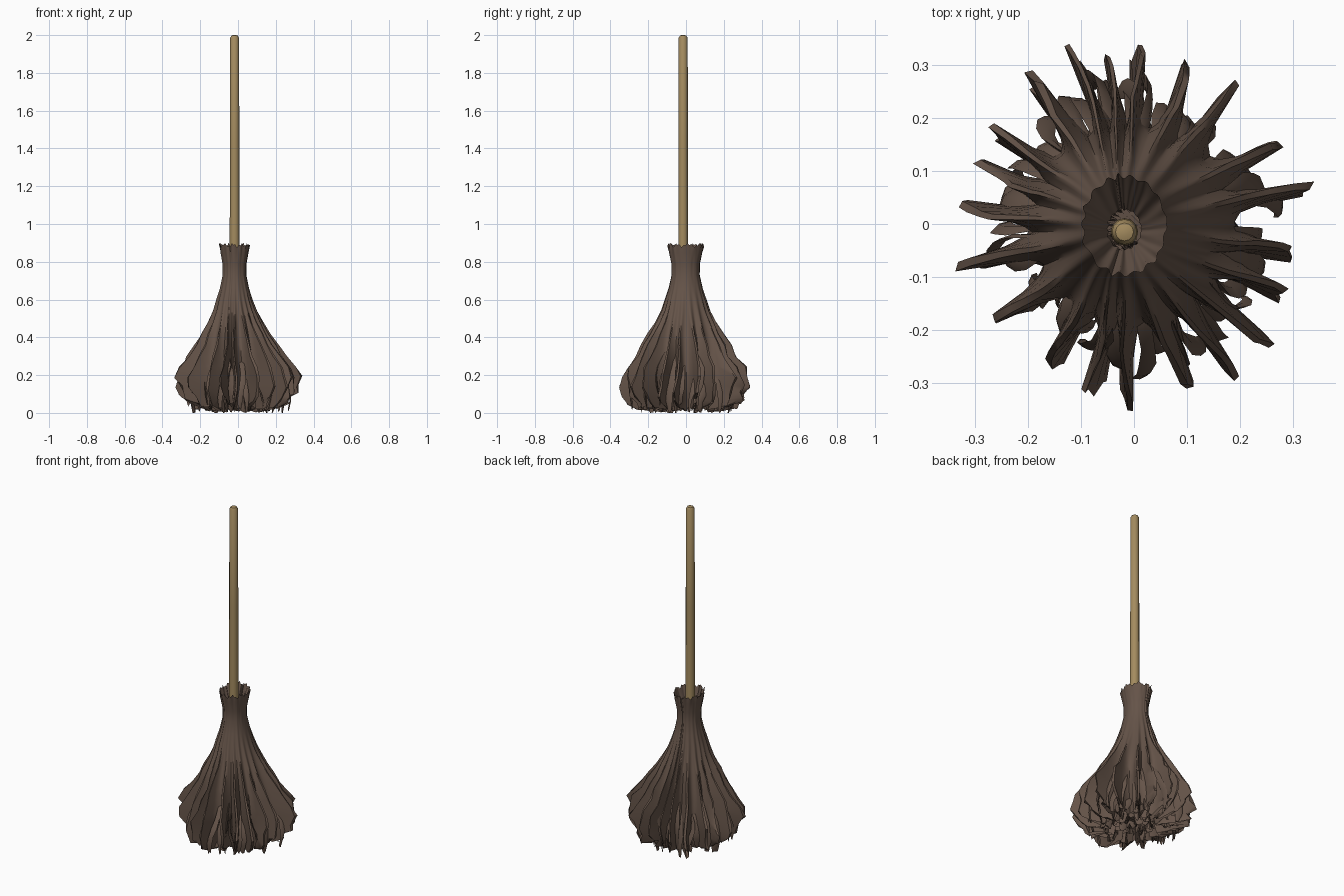
import bpy, bmesh, math, random
from math import sin, cos, pi, atan2, hypot

if "Cube" in bpy.data.objects:
    bpy.data.objects.remove(bpy.data.objects["Cube"])

random.seed(7)
rnd = random.uniform


def material(name, col):
    m = bpy.data.materials.new(name)
    m.diffuse_color = (*col, 1)
    m.use_nodes = True
    m.node_tree.nodes["Principled BSDF"].inputs["Base Color"].default_value = m.diffuse_color
    return m


BROWN = material("bristle brown", (0.13, 0.088, 0.066))
TAN = material("handle tan", (0.37, 0.26, 0.115))


def finish(bm, name, mat, angle):
    bmesh.ops.recalc_face_normals(bm, faces=bm.faces)
    me = bpy.data.meshes.new(name)
    bm.to_mesh(me)
    bm.free()
    me.materials.append(mat)
    ob = bpy.data.objects.new(name, me)
    bpy.context.collection.objects.link(ob)
    bpy.ops.object.select_all(action='DESELECT')
    ob.select_set(True)
    bpy.context.view_layer.objects.active = ob
    bpy.ops.object.shade_smooth_by_angle(angle=math.radians(angle))
    return ob


def skin(bm, rows, closed=True):
    """Bridge consecutive rows of points with quads."""
    vs = [[bm.verts.new(p) for p in r] for r in rows]
    n = len(rows[0])
    for a, b in zip(vs, vs[1:]):
        for i in range(n if closed else n - 1):
            j = (i + 1) % n
            bm.faces.new((a[i], a[j], b[j], b[i]))
    return vs


def lerp_table(table, z):
    """table: descending (z, a, b) rows."""
    for (z0, *a), (z1, *b) in zip(table, table[1:]):
        if z >= z1:
            t = (z0 - z) / (z0 - z1)
            return [p + (q - p) * t for p, q in zip(a, b)]
    return table[-1][1:]


def smooth(t):
    t = min(1, max(0, t))
    return t * t * (3 - 2 * t)


# Handle: round pole with a softened top
bm = bmesh.new()
hx, hy = -0.018, -0.015
pole = [(0.3, 0.024), (0.86, 0.026), (1.4, 0.025), (1.985, 0.024), (1.997, 0.017), (2.0, 0.008)]
v = skin(bm, [[(hx + r * cos(i * pi / 6), hy + r * sin(i * pi / 6), z) for i in range(12)]
              for z, r in pole])
bm.faces.new(v[-1])
bm.faces.new(v[0])
finish(bm, "handle", TAN, 40)

# Bristle head: smooth neck whose lower skirt breaks into thin radial fins
# (tip x, tip y, half width of fin)
TIPS = [(.34, .075, .016), (.31, -.055, .018), (.28, -.13, .022), (.25, -.23, .024),
        (.19, -.29, .016), (.10, -.33, .018), (-.02, -.35, .024), (-.085, -.33, .02),
        (-.16, -.27, .026), (-.26, -.19, .02), (-.33, -.08, .02), (-.33, .025, .018),
        (-.29, .10, .016), (-.27, .18, .022), (-.20, .285, .034), (-.115, .35, .016),
        (-.045, .32, .036), (.01, .35, .018), (.11, .30, .018), (.19, .26, .016),
        (.28, .16, .02)]
# z, valley radius, ridge radius
PROFILE = [(.89, .079, .080), (.85, .074, .075), (.79, .063, .064), (.73, .062, .063),
           (.66, .076, .078), (.6, .092, .098), (.54, .109, .119), (.48, .130, .149),
           (.42, .152, .186), (.36, .170, .222), (.30, .182, .258), (.24, .188, .298),
           (.19, .19, .336), (.14, .186, .328), (.09, .178, .318), (.05, .168, .302),
           (.02, .155, .275)]
fins = sorted((atan2(y, x) % (2 * pi), hypot(x, y) / .338, w) for x, y, w in TIPS)
N = len(fins)
sway = [(rnd(.03, .08), rnd(10, 20), rnd(0, 6)) for _ in fins]
length = [rnd(0, .06) for _ in fins]
reach = [rnd(-.05, .04) for _ in fins]   # height of each fin's widest point
lump = [rnd(-.0025, .0025) for _ in fins]


def centre(z):
    t = min(1, max(0, (z - .2) / .4))
    return -.018 * t, -.003 * t, 1 + .17 * min(1, max(0, (z - .3) / .4))


def column_ring(z):
    """One ring of points: seven per fin, from valley over tip to the other foot."""
    ring = []
    low = max(0, (.5 - z) / .5)
    even = smooth((z - .36) / .24)            # upper part: evenly spaced columns
    cx, cy, sy = centre(z)
    for k, (a, s, w) in enumerate(fins):
        prev = fins[k - 1][0] - (2 * pi if k == 0 else 0)
        nxt = fins[(k + 1) % N][0] + (2 * pi if k == N - 1 else 0)
        amp, f, ph = sway[k]
        bend = amp * low * sin(f * z + ph)
        val, rid = lerp_table(PROFILE, z)
        if z < .42:
            rid = lerp_table(PROFILE, min(.42, max(.02, z + reach[k] * low)))[1]
        rid *= 1 + (s - 1) * low ** .3
        h = max(.001, rid - val) + rnd(-1, 1) * .03 * low
        half = min(min(a - prev, nxt - a) * .42, w / max(val, .1) * 1.3)
        left, right = (prev + a) / 2, (a + nxt) / 2
        cols = [(-1, 0), (-1, .1), (-.5, .38), (-.18, .97), (.18, 1), (.5, .38), (1, .1)]
        for i, (u, q) in enumerate(cols):
            th = left if i == 0 else a + half * u + bend * q
            th += (left + (right - left) * i / 7 - th) * even
            q += (.5 + .5 * cos((i - 3.5) / 3.5 * pi) - q) * even
            r = val + h * q + rnd(-.008, .008) * low + lump[k] * even * q
            zz = z + length[k] * q * max(0, 1 - z / .12) + rnd(-.014, .014) * low
            ring.append((cx + r * cos(th), cy + r * sy * sin(th), max(.004, zz)))
    return ring


rows = [column_ring(z) for z, *_ in PROFILE]
# gently ragged rim
rows[0] = [(x * (1 + .04 * sin(i * .7)), y * (1 + .04 * sin(i * .7)),
            z + .006 * sin(i * .43) + .005 * sin(i * 1.1) - .002)
           for i, (x, y, z) in enumerate(rows[0])]
# funnel inside the rim, hugging the handle
inner = []
for z, f in ((.74, .40), (.79, .58), (.84, .82)):
    inner.append([(hx + (x - hx) * f, hy + (y - hy) * f, z + .004 * sin(i * .6))
                  for i, (x, y, _) in enumerate(rows[0])])
# crumpled underside, stepping inward from the hem
under = []
for f, zc in ((.82, .05), (.62, .085), (.42, .08), (.2, .09)):
    u = []
    for i, (x, y, z) in enumerate(rows[-1]):
        g = f * (1 + rnd(-.05, .05))
        u.append((x * g, y * g, max(.003, zc + .045 * sin(i * .45 + f * 17) + rnd(-.01, .01))))
    under.append(u)
bm = bmesh.new()
v = skin(bm, inner + rows + under)
bm.faces.new(v[-1])
finish(bm, "bristle_head", BROWN, 50)

# Loose clumps: bent tapering blades hanging beside the fins and under the hem
bm = bmesh.new()


def blade(th, r_top, r_mid, r_low, z_top, z_low, w, twist, face):
    blade_rows = []
    for i in range(7):
        t = i / 6
        r = (1 - t) ** 2 * r_top + 2 * t * (1 - t) * r_mid + t * t * r_low
        z = z_top + (z_low - z_top) * t + rnd(-.006, .006)
        a = th + .12 * twist * sin(t * 5)
        ww = w * (.25 + sin(pi * min(1, t * .8 + .1))) * rnd(.75, 1.1)
        d = a + face + twist * t              # facing of the cross-section
        px, py = r * cos(a), r * sin(a)
        ring = []
        for u, n in ((-1, 0), (0, .3), (1, 0), (0, -.3)):
            ring.append((px + ww * (u * cos(d) - n * sin(d)),
                         py + ww * (u * sin(d) + n * cos(d)),
                         max(0, z + (rnd(-.012, .012) if i == 6 else 0))))
        blade_rows.append(ring)
    vs = skin(bm, blade_rows)
    bm.faces.new(vs[0])
    bm.faces.new(vs[-1])


for a, s, w in fins:                           # clumps beside each fin
    for side in (-1, 1):
        r = rnd(.23, .28) * s
        blade(a + side * rnd(.04, .13), .15, r + .03, r - rnd(0, .03), rnd(.26, .36), rnd(0, .06),
              rnd(.012, .022), rnd(-.7, .7), rnd(0, 1.6))
for k in range(48):                            # inner clumps
    r = .2 * math.sqrt(rnd(.02, 1))
    blade(k * 2.4, r * .7, r, r + rnd(-.02, .03), rnd(.14, .2), rnd(0, .04), rnd(.018, .032),
          rnd(-1.2, 1.2), pi / 2)
finish(bm, "loose_clumps", BROWN, 45)
